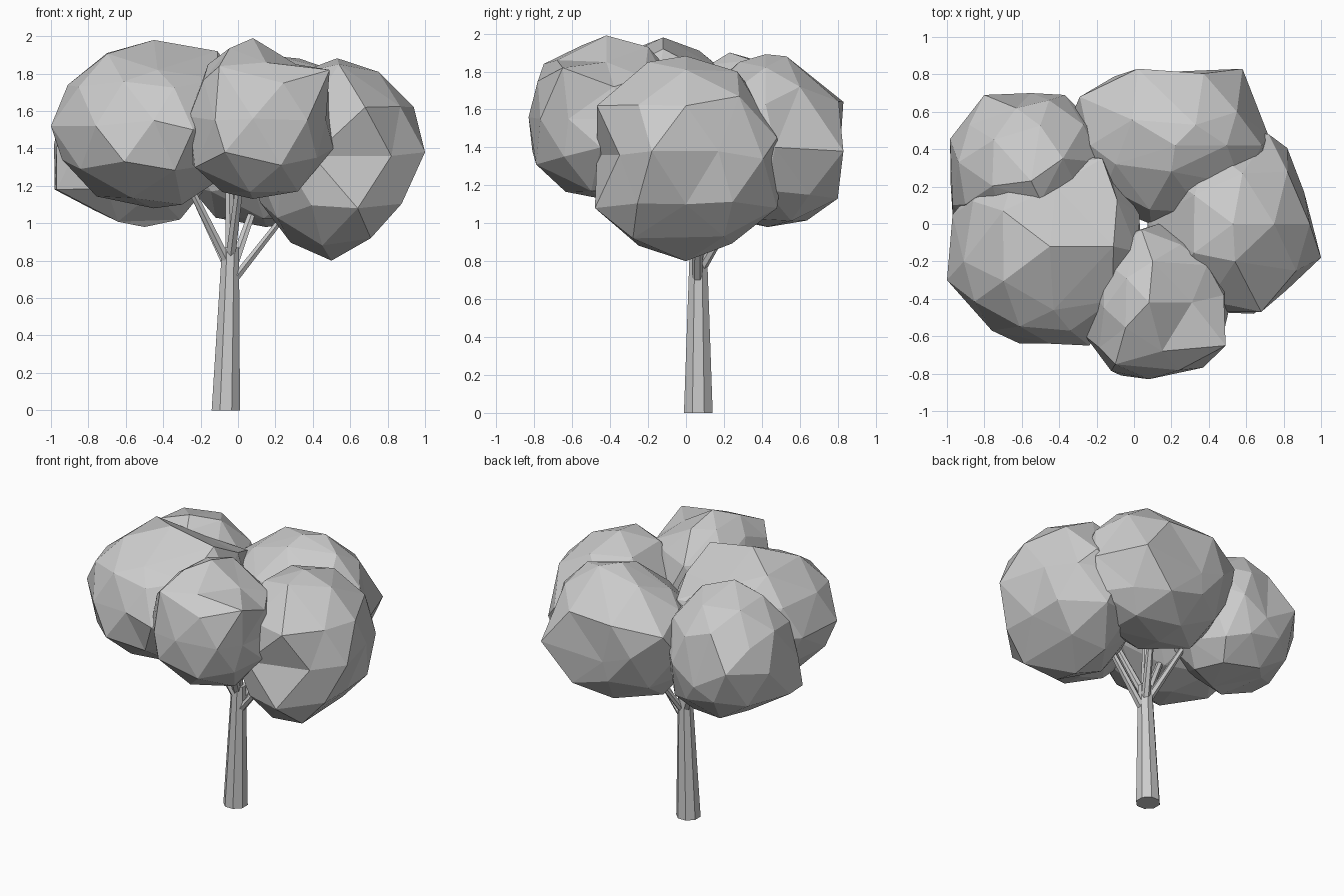
import bpy, bmesh, math
from mathutils import Vector

grey = bpy.data.materials.new("plain grey")
grey.diffuse_color = (0.6, 0.6, 0.6, 1)


def finish(bm, name):
    bmesh.ops.recalc_face_normals(bm, faces=bm.faces[:])
    mesh = bpy.data.meshes.new(name)
    bm.to_mesh(mesh)
    bm.free()
    mesh.materials.append(grey)
    obj = bpy.data.objects.new(name, mesh)
    bpy.context.collection.objects.link(obj)


def leaf_clump(name, center, radii, corners):
    """Faceted ball whose surface is pulled through a few corner points."""
    pulls = []
    for c in corners:
        p = Vector([(c[i] - center[i]) / radii[i] for i in range(3)])
        pulls.append((p.normalized(), p.length))
    bm = bmesh.new()
    bmesh.ops.create_icosphere(bm, subdivisions=2, radius=1)
    units = [v.co.normalized() for v in bm.verts]
    # closest pairs first: a free vertex goes to each corner
    pairs = sorted((-u.dot(d), k, j) for k, u in enumerate(units)
                   for j, (d, _) in enumerate(pulls) if u.dot(d) > 0.87)
    snapped, used = {}, set()
    for _, k, j in pairs:
        if k not in snapped and j not in used:
            snapped[k] = pulls[j][0] * pulls[j][1]
            used.add(j)
    # the rest follow the corners around them
    for k, v in enumerate(bm.verts):
        if k in snapped:
            v.co = snapped[k]
            continue
        total, weight = 0.97 * 2, 2.0
        for d, length in pulls:
            w = 1 / (0.03 + units[k].angle(d) ** 3)
            total += w * length
            weight += w
        v.co = units[k] * (total / weight)
    for v in bm.verts:
        v.co = Vector([center[i] + v.co[i] * radii[i] for i in range(3)])
    finish(bm, name)


def limb(name, start, end, r1, r2, sides):
    """Tapered prism with level ends."""
    bm = bmesh.new()
    rings = []
    for p, r in ((start, r1), (end, r2)):
        rings.append([bm.verts.new(Vector(p) + Vector((
            r * math.cos((k + 0.5) * math.tau / sides),
            r * math.sin((k + 0.5) * math.tau / sides), 0)))
            for k in range(sides)])
    for k in range(sides):
        n = (k + 1) % sides
        bm.faces.new((rings[0][k], rings[0][n], rings[1][n], rings[1][k]))
    bm.faces.new(rings[0][::-1])
    bm.faces.new(rings[1])
    finish(bm, name)


# foliage
leaf_clump("front_left_leaves", (-0.48, -0.15, 1.53), (0.52, 0.51, 0.45), (
    (-1.0, -0.30, 1.52), (-0.97, 0.05, 1.52), (-0.91, -0.20, 1.74),
    (-0.70, 0.07, 1.91), (-0.45, -0.12, 1.98), (-0.11, -0.12, 1.92),
    (-0.76, -0.57, 1.52), (-0.61, -0.64, 1.33), (-0.24, -0.65, 1.50),
    (-0.45, -0.15, 1.08), (-0.30, -0.30, 1.10), (-0.94, -0.25, 1.34),
    (-0.63, 0.30, 1.72), (-0.17, 0.35, 1.70), (0.03, 0.05, 1.62),
    (-0.43, -0.46, 1.82), (-0.42, 0.20, 1.80), (-0.45, -0.64, 1.55)))
leaf_clump("front_leaves", (0.13, -0.42, 1.55), (0.39, 0.41, 0.43), (
    (0.08, -0.42, 1.99), (0.49, -0.65, 1.82), (-0.10, -0.75, 1.84),
    (0.15, -0.68, 1.86), (0.31, -0.42, 1.85), (0.08, -0.83, 1.56),
    (0.47, -0.62, 1.55), (0.23, -0.79, 1.31), (-0.23, -0.60, 1.30),
    (-0.07, -0.81, 1.38), (0.51, -0.45, 1.40), (0.08, -0.45, 1.13),
    (0.32, -0.50, 1.17), (-0.26, -0.60, 1.57), (-0.16, -0.45, 1.85),
    (0.25, -0.11, 1.76), (0.04, -0.03, 1.74), (0.48, -0.38, 1.72),
    (0.10, -0.20, 1.93)))
leaf_clump("right_leaves", (0.53, 0.0, 1.34), (0.48, 0.49, 0.53), (
    (0.50, 0.0, 0.80), (0.54, -0.20, 1.85), (0.75, 0.0, 1.81),
    (0.58, 0.27, 1.80), (1.0, -0.18, 1.38), (0.91, 0.17, 1.38),
    (0.94, 0.0, 1.62), (0.82, 0.28, 1.67), (0.72, 0.48, 1.45),
    (0.68, -0.47, 1.62), (0.64, -0.48, 1.08), (0.63, 0.48, 1.08),
    (0.87, 0.0, 1.10), (0.71, -0.28, 0.92), (0.70, 0.20, 0.93),
    (0.21, -0.20, 1.03), (0.21, 0.20, 1.10), (0.07, 0.02, 1.45),
    (0.40, -0.47, 1.36), (0.82, -0.35, 1.36)))
leaf_clump("back_leaves", (0.22, 0.42, 1.42), (0.50, 0.41, 0.45), (
    (0.02, 0.83, 1.64), (0.58, 0.83, 1.38), (0.33, 0.53, 1.88),
    (0.20, 0.28, 1.85), (-0.29, 0.68, 1.58), (0.72, 0.47, 1.40),
    (0.15, 0.43, 0.98), (-0.12, 0.43, 1.03), (0.09, 0.0, 1.45),
    (0.35, 0.80, 1.13), (0.55, 0.65, 1.15), (-0.10, 0.32, 1.75),
    (0.55, 0.60, 1.72), (0.10, 0.81, 1.35)))
leaf_clump("back_left_leaves", (-0.57, 0.33, 1.42), (0.41, 0.38, 0.45), (
    (-0.80, 0.69, 1.45), (-0.37, 0.69, 1.42), (-0.19, 0.51, 1.53),
    (-0.88, 0.53, 1.60), (-0.97, 0.10, 1.40), (-0.98, 0.21, 1.18),
    (-0.50, 0.20, 0.98), (-0.31, 0.25, 1.02), (-0.55, 0.23, 1.90),
    (-0.38, 0.35, 1.86), (-0.77, 0.38, 1.07), (-0.31, 0.57, 1.13),
    (-0.63, 0.62, 1.68), (-0.97, 0.05, 1.18), (-0.55, 0.70, 1.30)))

# trunk and branches
limb("trunk", (-0.065, 0.065, 0), (-0.04, 0.065, 0.87), 0.082, 0.049, 8)
for name, start, end in (
    ("branch_front_left", (-0.06, 0.05, 0.80), (-0.28, -0.04, 1.24)),
    ("branch_back_left", (-0.06, 0.08, 0.78), (-0.25, 0.20, 1.18)),
    ("branch_front", (-0.04, 0.05, 0.82), (0.02, -0.18, 1.30)),
    ("branch_right", (-0.02, 0.06, 0.70), (0.27, 0.06, 1.07)),
    ("branch_back", (-0.03, 0.08, 0.76), (0.09, 0.28, 1.10)),
    ("branch_middle", (-0.04, 0.065, 0.84), (-0.05, 0.07, 1.35)),
):
    limb(name, start, end, 0.03, 0.022, 6)
